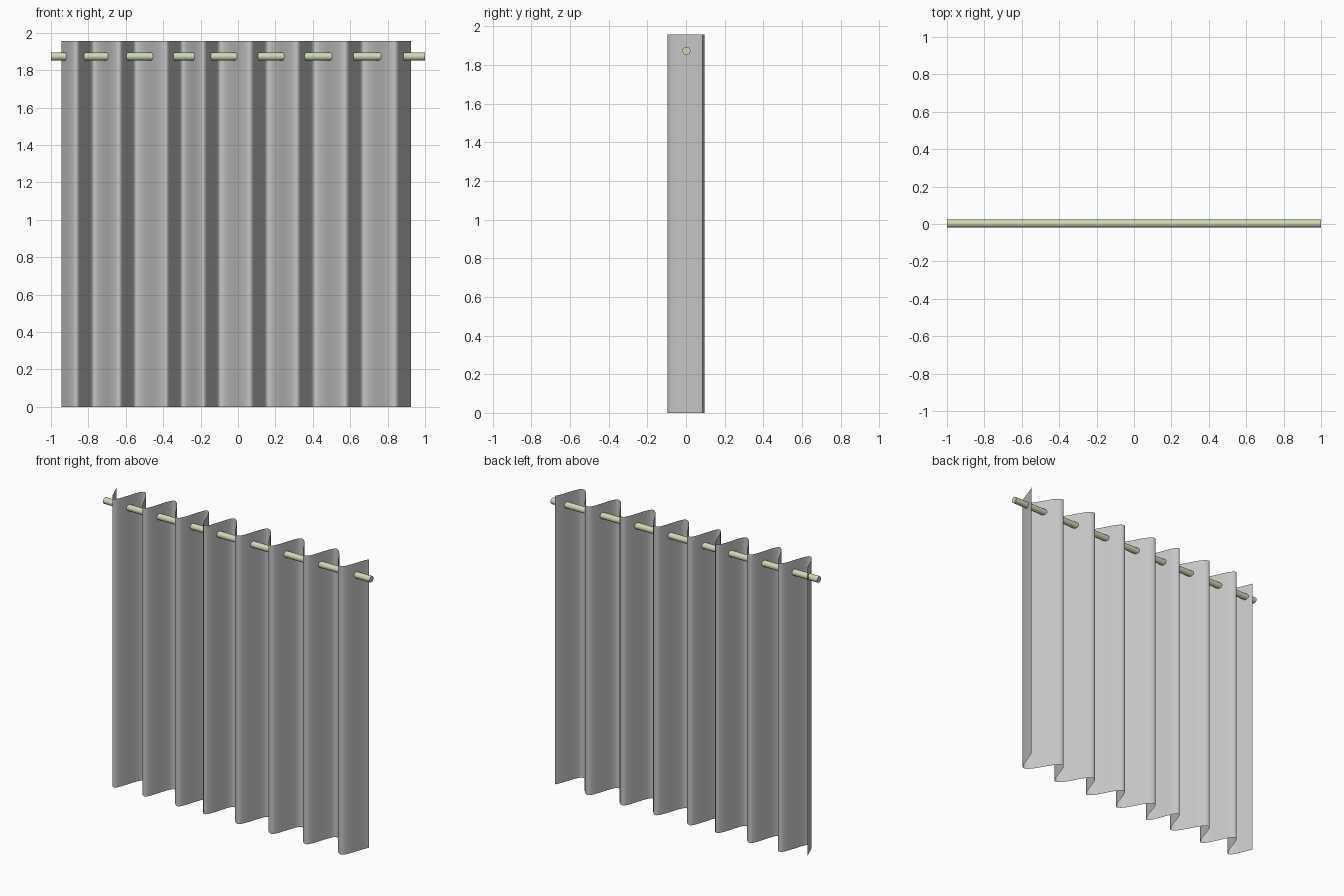
import bpy, bmesh, math

if "Cube" in bpy.data.objects:
    bpy.data.objects.remove(bpy.data.objects["Cube"])


def material(name, rgb):
    m = bpy.data.materials.new(name)
    m.diffuse_color = (*rgb, 1.0)
    m.use_nodes = True
    m.node_tree.nodes["Principled BSDF"].inputs["Base Color"].default_value = m.diffuse_color
    return m


def finish(bm, name, mat, angle):
    mesh = bpy.data.meshes.new(name)
    bm.to_mesh(mesh)
    bm.free()
    mesh.materials.append(mat)
    obj = bpy.data.objects.new(name, mesh)
    bpy.context.collection.objects.link(obj)
    bpy.ops.object.select_all(action='DESELECT')
    obj.select_set(True)
    bpy.context.view_layer.objects.active = obj
    bpy.ops.object.shade_smooth_by_angle(angle=math.radians(angle))
    return obj


cloth_grey = material("cloth_grey", (0.56, 0.56, 0.56))
pale_green = material("pale_green", (0.61, 0.69, 0.47))

# Fold turning points along x, alternating back and front
TURNS = [-0.985, -0.865, -0.77, -0.635, -0.545, -0.385, -0.295, -0.185, -0.095,
         0.065, 0.16, 0.315, 0.41, 0.575, 0.67, 0.84, 0.94]
LEFT, RIGHT, HEIGHT = -0.945, 0.925, 1.957
DEPTH, STEPS = 0.095, 12

# Curtain: a thin pleated sheet, eased between the turning points
profile = []
for i, (a, b) in enumerate(zip(TURNS, TURNS[1:])):
    side = 1 if i % 2 == 0 else -1
    lo, hi = max(a, LEFT), min(b, RIGHT)
    for k in range(STEPS + (i == len(TURNS) - 2)):
        x = lo + (hi - lo) * k / STEPS
        profile.append((x, side * DEPTH * math.cos(math.pi * (x - a) / (b - a))))

bm = bmesh.new()
columns = [[bm.verts.new((x, y, z)) for z in (0, HEIGHT)] for x, y in profile]
for p, q in zip(columns, columns[1:]):
    bm.faces.new((p[0], q[0], q[1], p[1]))
finish(bm, "curtain", cloth_grey, 60)

# Rod threaded through the folds
bm = bmesh.new()
bmesh.ops.create_cone(bm, cap_ends=True, segments=24, radius1=0.021, radius2=0.021, depth=2.0)
rod = finish(bm, "curtain_rod", pale_green, 40)
rod.rotation_euler = (0, math.pi / 2, 0)
rod.location = (0, 0.002, 1.873)
